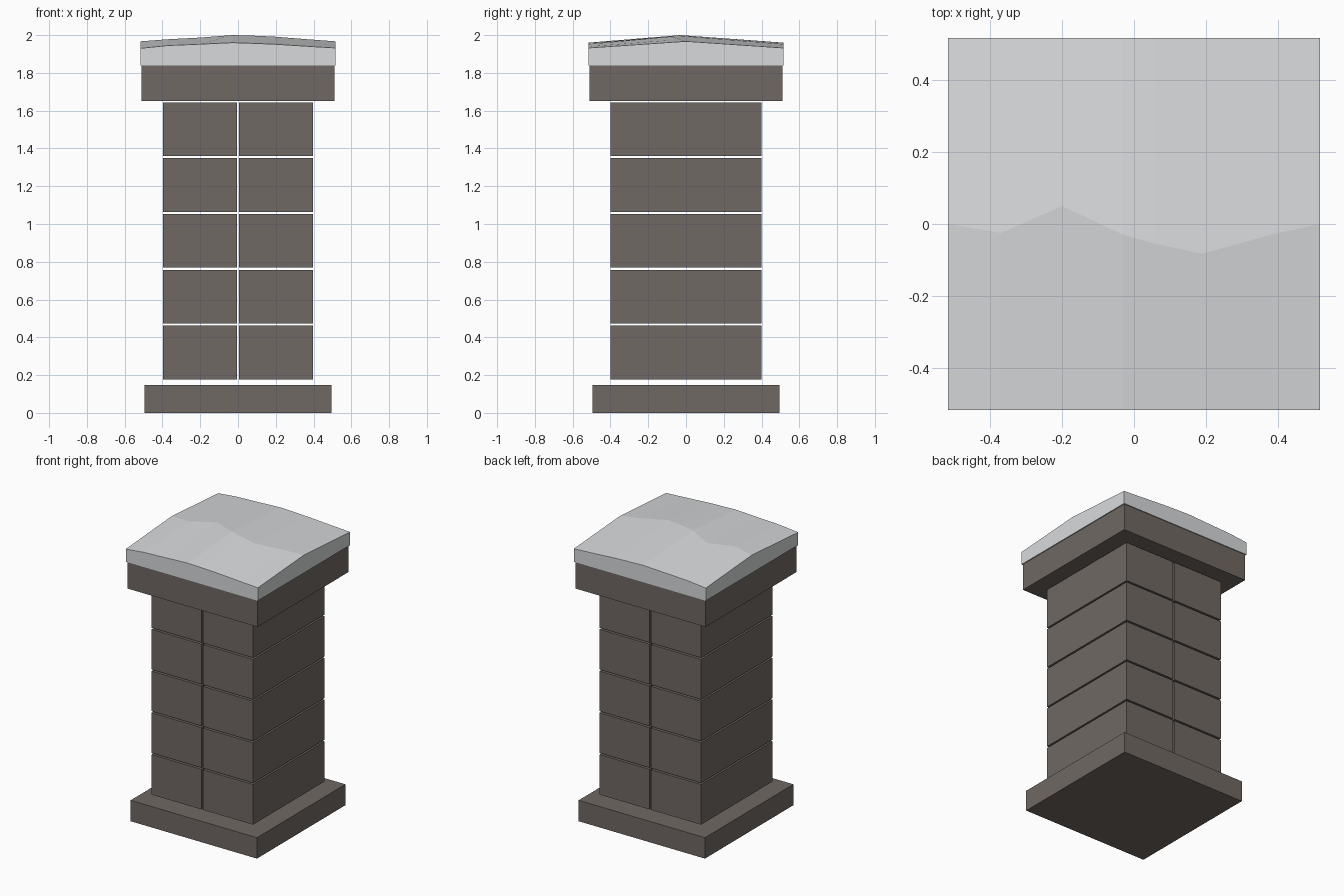
import bpy

if "Cube" in bpy.data.objects:
    bpy.data.objects.remove(bpy.data.objects["Cube"])


def material(name, rgb):
    m = bpy.data.materials.new(name)
    m.diffuse_color = (*rgb, 1)
    m.use_nodes = True
    m.node_tree.nodes["Principled BSDF"].inputs["Base Color"].default_value = m.diffuse_color
    return m


stone = material("brown_grey_stone", (0.16, 0.14, 0.125))
snow = material("pale_snow", (0.69, 0.70, 0.71))


def mesh_object(name, verts, faces, mat):
    me = bpy.data.meshes.new(name)
    me.from_pydata(verts, [], faces)
    me.materials.append(mat)
    ob = bpy.data.objects.new(name, me)
    bpy.context.collection.objects.link(ob)
    return ob


def box(name, x0, x1, y0, y1, z0, z1, mat):
    verts = [(x, y, z) for z in (z0, z1)
             for x, y in ((x0, y0), (x1, y0), (x1, y1), (x0, y1))]
    faces = [(3, 2, 1, 0), (4, 5, 6, 7)]
    faces += [(i, (i + 1) % 4, (i + 1) % 4 + 4, i + 4) for i in range(4)]
    return mesh_object(name, verts, faces, mat)


# Base slab and top slab
box("base_slab", -0.495, 0.495, -0.495, 0.495, 0, 0.148, stone)
box("top_slab", -0.51, 0.51, -0.51, 0.51, 1.65, 1.84, stone)

# Five courses of two long blocks with open joints
PITCH, HEIGHT = 0.2955, 0.284
for row in range(5):
    z = 0.178 + row * PITCH
    box(f"left_block_{row + 1}", -0.398, -0.006, -0.4, 0.4, z, z + HEIGHT, stone)
    box(f"right_block_{row + 1}", 0.006, 0.398, -0.4, 0.4, z, z + HEIGHT, stone)

# Snow cover: cross-sections along x with a wandering ridge
# x, ridge y, ridge z, eave z
W, BOTTOM = 0.517, 1.84
sections = [
    (-W, 0.0, 1.967, 1.930),
    (-0.37, -0.025, 1.978, 1.945),
    (-0.20, 0.05, 1.987, 1.952),
    (-0.03, -0.03, 2.0, 1.960),
    (0.06, -0.055, 1.998, 1.957),
    (0.19, -0.083, 1.992, 1.952),
    (0.38, -0.03, 1.977, 1.940),
    (W, 0.0, 1.967, 1.932),
]
verts, faces = [], []
for x, ry, rz, ez in sections:
    verts += [(x, -W, BOTTOM), (x, -W, ez), (x, ry, rz), (x, W, ez), (x, W, BOTTOM)]
for s in range(len(sections) - 1):
    for k in range(5):
        a, b = s * 5 + k, s * 5 + (k + 1) % 5
        faces.append((a, a + 5, b + 5, b))
last = (len(sections) - 1) * 5
faces.append((0, 1, 2, 3, 4))
faces.append(tuple(last + k for k in (4, 3, 2, 1, 0)))
mesh_object("snow_cover", verts, faces, snow)
